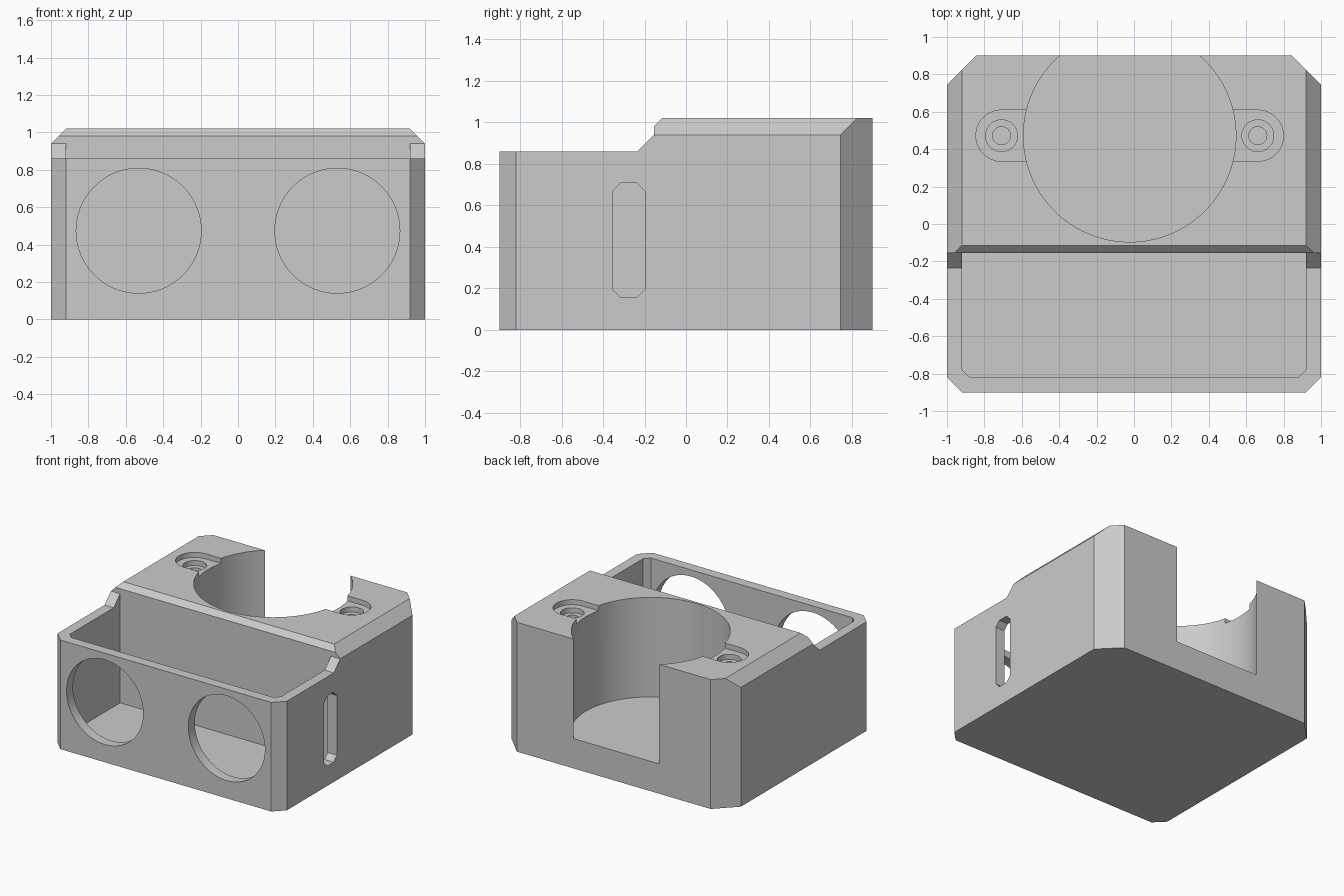
import bpy, bmesh, math
from mathutils import Matrix

cube = bpy.data.objects.get("Cube")
if cube:
    bpy.data.objects.remove(cube, do_unlink=True)

# Axis remaps: (u, v, w) with the profile in u, v and the extrusion along w
AXES = {
    "x": lambda u, v, w: (w, u, v),
    "y": lambda u, v, w: (u, w, v),
    "z": lambda u, v, w: (u, v, w),
}


def prism(name, axis, profile, lo, hi):
    """Extrude a closed 2D profile along an axis."""
    bm = bmesh.new()
    put = AXES[axis]
    a = [bm.verts.new(put(u, v, lo)) for u, v in profile]
    b = [bm.verts.new(put(u, v, hi)) for u, v in profile]
    n = len(profile)
    bm.faces.new(a)
    bm.faces.new(b[::-1])
    for i in range(n):
        j = (i + 1) % n
        bm.faces.new((a[j], a[i], b[i], b[j]))
    bmesh.ops.recalc_face_normals(bm, faces=bm.faces)
    mesh = bpy.data.meshes.new(name)
    bm.to_mesh(mesh)
    bm.free()
    obj = bpy.data.objects.new(name, mesh)
    bpy.context.collection.objects.link(obj)
    obj.hide_render = True
    return obj


def circle(cx, cy, r, n=96):
    return [(cx + r * math.cos(math.tau * i / n), cy + r * math.sin(math.tau * i / n))
            for i in range(n)]


def chamfered(x0, x1, y0, y1, low, high):
    """Rectangle whose lower and upper corners are cut off."""
    pts = [(x0 + low, y0), (x1 - low, y0), (x1, y0 + low), (x1, y1 - high),
           (x1 - high, y1), (x0 + high, y1), (x0, y1 - high), (x0, y0 + low)]
    return [p for i, p in enumerate(pts) if p != pts[i - 1]]


def combine(target, cutter, operation="DIFFERENCE"):
    """Boolean the cutter into the target, then remove the cutter."""
    mod = target.modifiers.new("cut", "BOOLEAN")
    mod.object, mod.operation, mod.solver = cutter, operation, "EXACT"
    bpy.context.view_layer.update()
    graph = bpy.context.evaluated_depsgraph_get()
    mesh = bpy.data.meshes.new_from_object(target.evaluated_get(graph))
    target.modifiers.clear()
    target.data = mesh
    bpy.data.objects.remove(cutter, do_unlink=True)


# Housing: plan outline trimmed by the stepped side and the bevelled front outline
housing = prism("housing", "z", chamfered(-1, 1, -0.9, 0.9, 0.08, 0.155), 0, 1.2)
step = [(-1.1, -0.1), (1.1, -0.1), (1.1, 1.02), (-0.115, 1.02), (-0.155, 0.98),
        (-0.155, 0.94), (-0.235, 0.86), (-1.1, 0.86)]
combine(housing, prism("step", "x", step, -1.2, 1.2), "INTERSECT")
roof = [(-1.1, -0.2), (1.1, -0.2), (1.1, 0.84), (0.92, 1.02), (-0.92, 1.02), (-1.1, 0.84)]
combine(housing, prism("roof", "y", roof, -1.2, 1.2), "INTERSECT")

# Front compartment
tray = [(-0.88, -0.82), (0.88, -0.82), (0.92, -0.78), (0.92, -0.155),
        (-0.92, -0.155), (-0.92, -0.78)]
combine(housing, prism("compartment", "z", tray, 0.08, 1.3))

# Two round front openings
for side in (-1, 1):
    combine(housing, prism("front_opening", "y", circle(side * 0.531, 0.474, 0.334), -1, -0.7))

# Cable slot in the left wall
combine(housing, prism("cable_slot", "x",
                       chamfered(-0.355, -0.197, 0.157, 0.708, 0.04, 0.04), 0.8, 1.1))

# Large bore, open at the back
BX, BY = -0.023, 0.472
combine(housing, prism("bore", "z", circle(BX, BY, 0.568, 160), 0.235, 1.3))

# Screw seats: keyhole recess, counterbore and pilot hole on each side
for side in (-1, 1):
    cx = BX + side * 0.685
    r = 0.137
    arc = [(cx + side * r * math.cos(t), BY + r * math.sin(t))
           for t in (math.pi * (i / 32 - 0.5) for i in range(33))]
    inner = BX + side * 0.45
    seat = [(inner, BY - r)] + arc + [(inner, BY + r)]
    combine(housing, prism("screw_recess", "z", seat, 0.98, 1.3))
    combine(housing, prism("counterbore", "z", circle(cx, BY, 0.085, 48), 0.94, 1.3))
    combine(housing, prism("pilot_hole", "z", circle(cx, BY, 0.048, 32), 0.55, 1.3))

# Material
grey = bpy.data.materials.new("plain_grey")
grey.use_nodes = True
colour = (0.6, 0.6, 0.6, 1)
grey.diffuse_color = colour
grey.node_tree.nodes["Principled BSDF"].inputs["Base Color"].default_value = colour
housing.data.materials.clear()
housing.data.materials.append(grey)
for face in housing.data.polygons:
    face.material_index = 0
housing.hide_render = False

# Smooth curved walls, keep hard edges
bpy.ops.object.select_all(action="DESELECT")
housing.select_set(True)
bpy.context.view_layer.objects.active = housing
bpy.ops.object.shade_smooth_by_angle(angle=math.radians(20))
